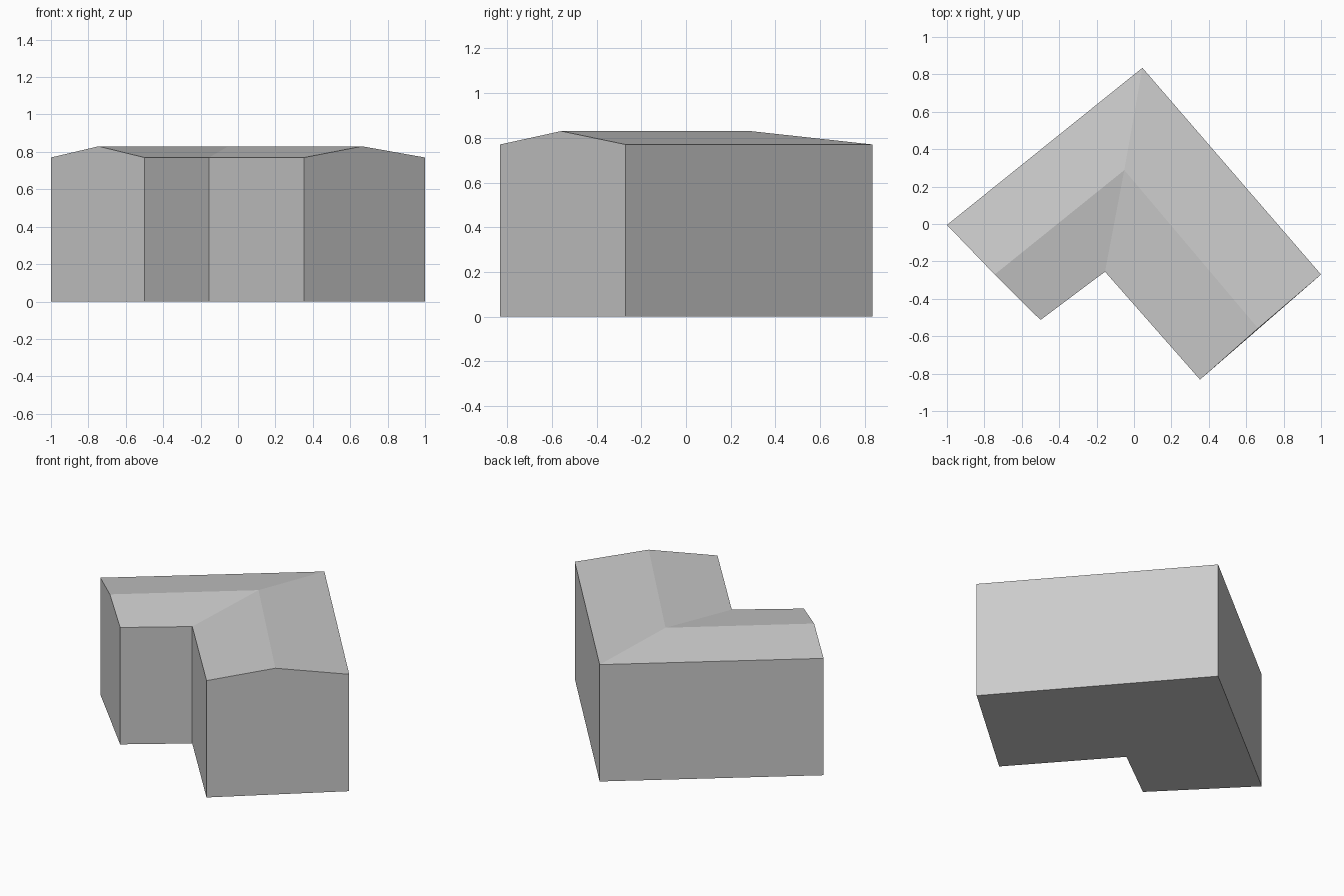
import bpy
import bmesh

cube = bpy.data.objects.get("Cube")
if cube:
    bpy.data.objects.remove(cube, do_unlink=True)

EAVE, RIDGE = 0.77, 0.83

# Plan of the L-shaped house: outer wall, ridge and inner wall at each station
STATIONS = [
    ((-1.0, -0.005), (-0.745, -0.27), (-0.5, -0.513)),    # left gable
    ((0.045, 0.835), (-0.052, 0.288), (-0.155, -0.255)),  # mitred corner
    ((1.0, -0.27), (0.663, -0.558), (0.353, -0.832)),     # right gable
]

grey = bpy.data.materials.new("wall grey")
grey.use_nodes = True
colour = (0.6, 0.6, 0.6, 1)
grey.diffuse_color = colour
grey.node_tree.nodes["Principled BSDF"].inputs["Base Color"].default_value = colour


def gable_loop(bm, outer, ridge, inner):
    """Pentagonal house section standing at one station."""
    points = [(outer, 0), (outer, EAVE), (ridge, RIDGE), (inner, EAVE), (inner, 0)]
    return [bm.verts.new((*p, z)) for p, z in points]


# Sweep the gabled section round the corner and close both ends
bm = bmesh.new()
loops = [gable_loop(bm, *s) for s in STATIONS]
for a, b in zip(loops, loops[1:]):
    for i in range(len(a)):
        j = (i + 1) % len(a)
        bm.faces.new((a[i], a[j], b[j], b[i]))
bm.faces.new(loops[0])
bm.faces.new(loops[-1])
bmesh.ops.recalc_face_normals(bm, faces=bm.faces)

mesh = bpy.data.meshes.new("house_body")
bm.to_mesh(mesh)
bm.free()
mesh.materials.append(grey)
house = bpy.data.objects.new("house_body", mesh)
bpy.context.collection.objects.link(house)
